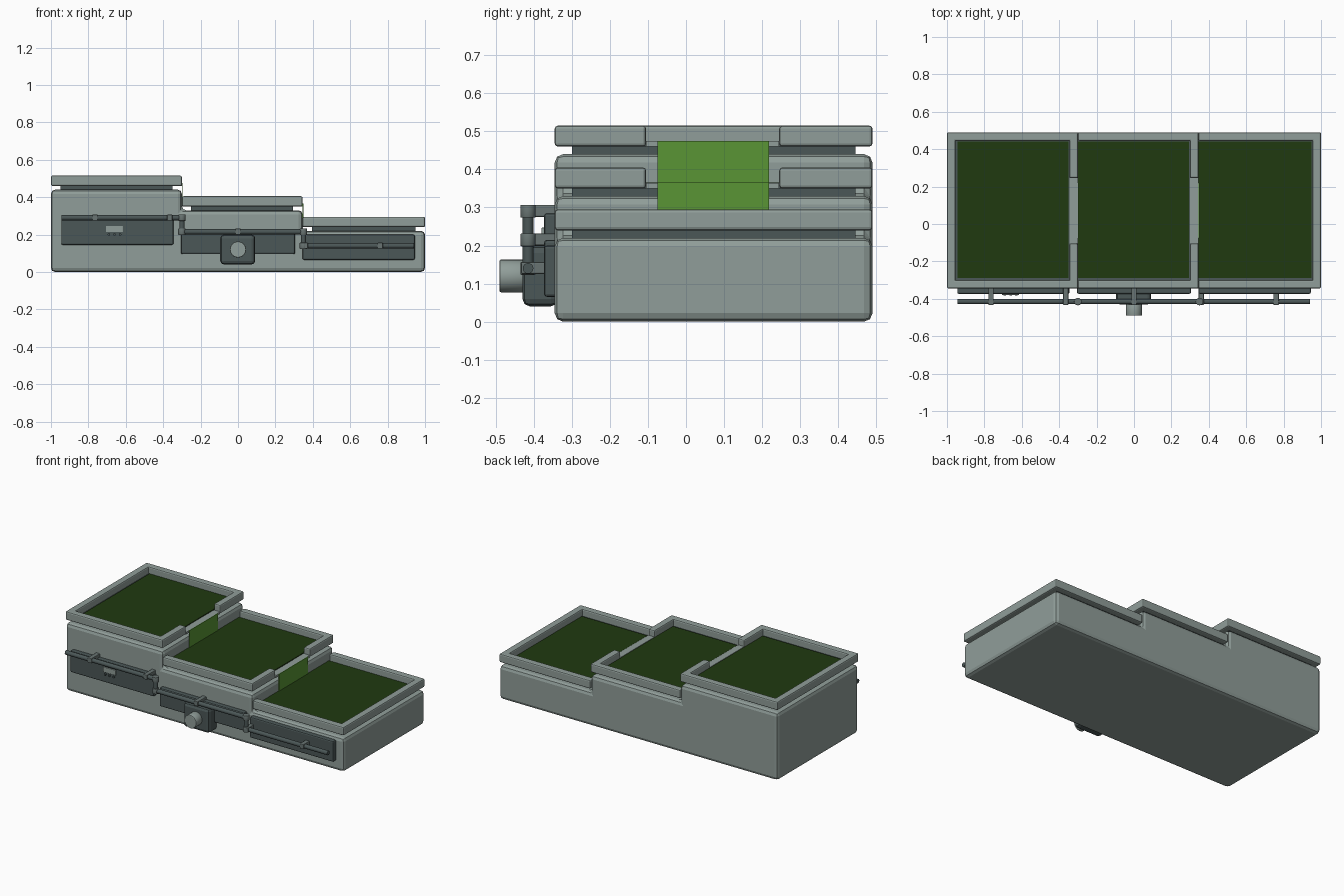
import bpy
import bmesh
import math
from mathutils import Vector

cube = bpy.data.objects.get("Cube")
if cube:
    bpy.data.objects.remove(cube, do_unlink=True)


def material(name, rgb):
    m = bpy.data.materials.new(name)
    m.use_nodes = True
    m.diffuse_color = (*rgb, 1)
    m.node_tree.nodes["Principled BSDF"].inputs["Base Color"].default_value = (*rgb, 1)
    return m


LIGHT = material("light grey", (0.28, 0.34, 0.32))
MID = material("mid grey", (0.14, 0.175, 0.17))
DARK = material("dark grey", (0.07, 0.095, 0.095))
GRASS = material("dark green", (0.014, 0.041, 0.005))
FALL = material("bright green", (0.10, 0.30, 0.035))


def finish(name, bm, mat, bevel=0, segments=2):
    bmesh.ops.recalc_face_normals(bm, faces=bm.faces)
    mesh = bpy.data.meshes.new(name)
    bm.to_mesh(mesh)
    bm.free()
    mesh.materials.append(mat)
    ob = bpy.data.objects.new(name, mesh)
    bpy.context.collection.objects.link(ob)
    if bevel:
        mod = ob.modifiers.new("bevel", "BEVEL")
        mod.width, mod.segments = bevel, segments
    return ob


def prism(name, outline, y0, y1, mat, bevel=0):
    """Extrude an x-z outline along y."""
    bm = bmesh.new()
    face = bm.faces.new([bm.verts.new((x, y0, z)) for x, z in outline])
    ext = bmesh.ops.extrude_face_region(bm, geom=[face])
    verts = [g for g in ext["geom"] if isinstance(g, bmesh.types.BMVert)]
    bmesh.ops.translate(bm, verts=verts, vec=(0, y1 - y0, 0))
    return finish(name, bm, mat, bevel)


def box(name, x0, x1, y0, y1, z0, z1, mat, bevel=0):
    return prism(name, [(x0, z0), (x1, z0), (x1, z1), (x0, z1)], y0, y1, mat, bevel)


def rod(name, a, b, radius, mat, sides=16, bevel=0):
    """Cylinder between two points."""
    a, b = Vector(a), Vector(b)
    bm = bmesh.new()
    bmesh.ops.create_cone(bm, cap_ends=True, segments=sides, radius1=radius,
                          radius2=radius, depth=(b - a).length)
    turn = (b - a).to_track_quat("Z", "Y").to_matrix().to_4x4()
    bmesh.ops.transform(bm, matrix=turn, verts=bm.verts)
    bmesh.ops.translate(bm, verts=bm.verts, vec=(a + b) / 2)
    ob = finish(name, bm, mat)
    for p in ob.data.polygons:
        p.use_smooth = len(p.vertices) == 4
    if bevel:
        mod = ob.modifiers.new("bevel", "BEVEL")
        mod.width, mod.segments, mod.limit_method = bevel, 2, "ANGLE"
    return ob


# Overall layout: depth limits, the step edges and the height of each step
FRONT, BACK = -0.345, 0.49
EDGES = [-1, -0.30, 0.345, 1]
TOPS = [0.44, 0.33, 0.22]
BAR = 0.045
GAP = (-0.105, 0.245)
RAIL_Y = -0.415

# Stepped body
outline = [(EDGES[0], 0), (EDGES[3], 0)]
for i in (2, 1, 0):
    outline += [(EDGES[i + 1], TOPS[i]), (EDGES[i], TOPS[i])]
prism("stepped_body", outline, FRONT, BACK, LIGHT, 0.022)

for i, side in enumerate(("upper", "middle", "lower")):
    x0, x1, top = EDGES[i], EDGES[i + 1], TOPS[i]
    low, high = top + 0.02, top + 0.075
    inner = x0 + (BAR if i == 0 else 0)
    grass_z = low + 0.015

    # Recessed neck and tray floor
    box(side + "_neck", x0 + 0.05, x1 - 0.05, FRONT + 0.045, BACK - 0.045,
        top - 0.005, low, DARK)
    box(side + "_tray_floor", inner - 0.005 * (i == 0), x1 - BAR + 0.005, FRONT + BAR - 0.005,
        BACK - BAR + 0.005, low, grass_z - 0.005, DARK)
    box(side + "_grass", inner + 0.01 * (i == 0), x1 - BAR - 0.005, FRONT + BAR + 0.012,
        BACK - BAR - 0.005, grass_z - 0.006, grass_z, GRASS)

    # Raised frame, open towards the step above
    box(side + "_frame_front", x0, x1, FRONT, FRONT + BAR, low, high, LIGHT, 0.008)
    box(side + "_frame_back", x0, x1, BACK - BAR, BACK, low, high, LIGHT, 0.008)
    if i == 0:
        box(side + "_frame_right", x0, x0 + BAR, FRONT, BACK, low, high, LIGHT, 0.008)
    if i == 2:
        box(side + "_frame_left", x1 - BAR, x1, FRONT, BACK, low, high, LIGHT, 0.008)
    else:
        # Split inner bar, sill and the green drop to the next step
        box(side + "_frame_left_front", x1 - BAR, x1, FRONT, GAP[0], low, high, LIGHT, 0.008)
        box(side + "_frame_left_back", x1 - BAR, x1, GAP[1], BACK, low, high, LIGHT, 0.008)
        box(side + "_sill", x1 - BAR, x1, GAP[0], GAP[1], low, grass_z - 0.001, LIGHT)
        box(side + "_green_drop", x1, x1 + 0.004, -0.075, 0.218,
            grass_z - 0.11, grass_z, FALL)

# Front panels
for side, x0, x1, z0, z1 in (("upper", -0.945, -0.345, 0.145, 0.285),
                             ("middle", -0.305, 0.305, 0.095, 0.215),
                             ("lower", 0.345, 0.945, 0.065, 0.20)):
    box(side + "_front_panel", x0, x1, -0.373, FRONT + 0.01, z0, z1, DARK, 0.008)

# Stepped hand rail
RAIL_Z = [0.29, 0.215, 0.14]
ENDS = [-0.945, -0.30, 0.35, 0.94]
for i, side in enumerate(("upper", "middle", "lower")):
    z = RAIL_Z[i]
    rod(side + "_rail", (ENDS[i], RAIL_Y, z), (ENDS[i + 1], RAIL_Y, z), 0.014, DARK)
    if i < 2:
        x, below = ENDS[i + 1], RAIL_Z[i + 1]
        rod(side + "_rail_drop", (x, RAIL_Y, below), (x, RAIL_Y, z), 0.014, DARK)
        for part, c in (("upper", z), ("lower", below)):
            rod(side + "_rail_collar_" + part, (x, RAIL_Y, c - 0.017),
                (x, RAIL_Y, c + 0.017), 0.02, MID, bevel=0.003)

# Rail brackets
for n, (x, z) in enumerate(((-0.765, RAIL_Z[0]), (-0.365, RAIL_Z[0]), (0, RAIL_Z[1]),
                            (0.36, RAIL_Z[2]), (0.76, RAIL_Z[2]))):
    box(f"rail_bracket_{n + 1}", x - 0.014, x + 0.014, RAIL_Y - 0.018, FRONT + 0.01,
        z - 0.015, z + 0.017, MID, 0.004)

# Control housing with round knob
box("control_housing", -0.095, 0.092, -0.43, FRONT + 0.01, 0.04, 0.20, DARK, 0.02)
rod("control_knob", (0, -0.425, 0.12), (0, -0.49, 0.12), 0.043, LIGHT, 24, 0.004)

# Small display with three buttons
box("display", -0.705, -0.615, -0.38, -0.37, 0.213, 0.247, LIGHT, 0.002)
for n in range(3):
    x = -0.69 + 0.03 * n
    rod(f"display_button_{n + 1}", (x, -0.37, 0.2), (x, -0.382, 0.2), 0.007, DARK, 10)
